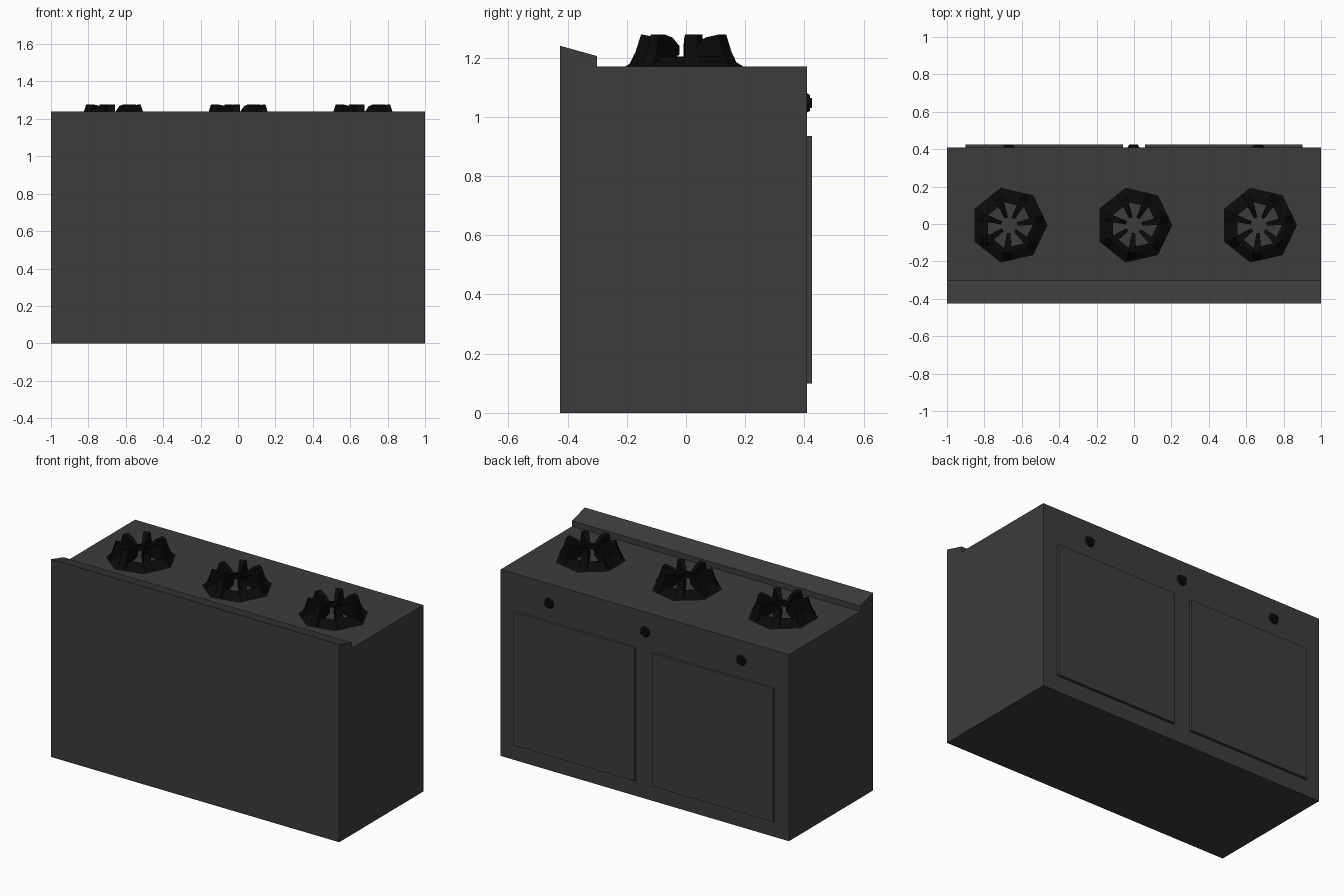
import bpy, bmesh, math
from mathutils import Matrix, Vector

cube = bpy.data.objects.get("Cube")
if cube:
    bpy.data.objects.remove(cube, do_unlink=True)


def material(name, value):
    m = bpy.data.materials.new(name)
    m.use_nodes = True
    color = (value, value, value, 1)
    m.diffuse_color = color
    m.node_tree.nodes["Principled BSDF"].inputs["Base Color"].default_value = color
    return m


GREY = material("dark grey metal", 0.045)
BLACK = material("black cast iron", 0.003)


def finish(name, bm, mat, location=(0, 0, 0)):
    bmesh.ops.recalc_face_normals(bm, faces=bm.faces)
    mesh = bpy.data.meshes.new(name)
    bm.to_mesh(mesh)
    bm.free()
    mesh.materials.append(mat)
    obj = bpy.data.objects.new(name, mesh)
    obj.location = location
    bpy.context.collection.objects.link(obj)
    return obj


def add_box(bm, lo, hi):
    lo, hi = Vector(lo), Vector(hi)
    size = hi - lo
    mat = Matrix.Translation((lo + hi) / 2) @ Matrix.Diagonal((*size, 1))
    bmesh.ops.create_cube(bm, size=1, matrix=mat)


# Cabinet with the sloped ledge, extruded from its side profile
BACK = 0.408
TOP = 1.17
bm = bmesh.new()
profile = [(-0.425, 0), (BACK, 0), (BACK, TOP), (-0.3, TOP), (-0.3, 1.205), (-0.425, 1.24)]
face = bm.faces.new([bm.verts.new((-1, y, z)) for y, z in profile])
side = bmesh.ops.extrude_face_region(bm, geom=[face])
verts = [v for v in side["geom"] if isinstance(v, bmesh.types.BMVert)]
bmesh.ops.translate(bm, verts=verts, vec=(2, 0, 0))
finish("cabinet", bm, GREY)

# Two raised door panels
for name, x0, x1 in (("right_door", -0.9, -0.06), ("left_door", 0.06, 0.9)):
    bm = bmesh.new()
    add_box(bm, (x0, BACK - 0.01, 0.1), (x1, 0.425, 0.935))
    finish(name, bm, GREY)


# Seven-sided sloping burner ring
SIDES = 7


def burner_ring(name, location):
    bm = bmesh.new()
    section = [(0.205, 0), (0.15, 0.032), (0.125, 0.034), (0.125, 0)]
    loops = []
    for i in range(SIDES):
        a = math.tau * i / SIDES
        loops.append([bm.verts.new((r * math.cos(a), r * math.sin(a), z)) for r, z in section])
    for i, loop in enumerate(loops):
        following = loops[(i + 1) % SIDES]
        for j in range(len(section)):
            k = (j + 1) % len(section)
            bm.faces.new((loop[j], following[j], following[k], loop[k]))
    finish(name, bm, BLACK, location)


# Radial pan supports: radius, height and half width along the outline
def pan_supports(name, location):
    bm = bmesh.new()
    outline = [(0.185, 0.005, 0.024), (0.163, 0.05, 0.022), (0.145, 0.108, 0.02),
               (0.09, 0.098, 0.014), (0.042, 0.07, 0.009), (0.042, 0.04, 0.009),
               (0.12, 0.015, 0.018)]
    for i in range(SIDES):
        turn = Matrix.Rotation(math.tau * i / SIDES + math.radians(9), 3, 'Z')
        flanks = [[bm.verts.new(turn @ Vector((r, s * w, z))) for r, z, w in outline]
                  for s in (-1, 1)]
        bm.faces.new(flanks[0])
        bm.faces.new(flanks[1][::-1])
        for j in range(len(outline)):
            k = (j + 1) % len(outline)
            bm.faces.new((flanks[0][j], flanks[0][k], flanks[1][k], flanks[1][j]))
    finish(name, bm, BLACK, location)


# Round knob with a tapered rim and a grip bar
def knob(name, location):
    bm = bmesh.new()
    bmesh.ops.create_cone(bm, cap_ends=True, segments=10, radius1=0.034, radius2=0.027,
                          depth=0.012, matrix=Matrix.Translation((0, 0, 0.005)))
    add_box(bm, (-0.024, -0.006, 0.008), (0.024, 0.006, 0.017))
    bm.transform(Matrix.Rotation(-math.pi / 2, 4, 'X') @ Matrix.Rotation(math.radians(30), 4, 'Z'))
    finish(name, bm, BLACK, location)


for label, x in (("right", -0.667), ("middle", 0), ("left", 0.667)):
    burner_ring(label + "_burner_ring", (x, -0.006, TOP))
    pan_supports(label + "_pan_supports", (x, -0.006, TOP))
    knob(label + "_knob", (x - 0.003, BACK, 1.047))
